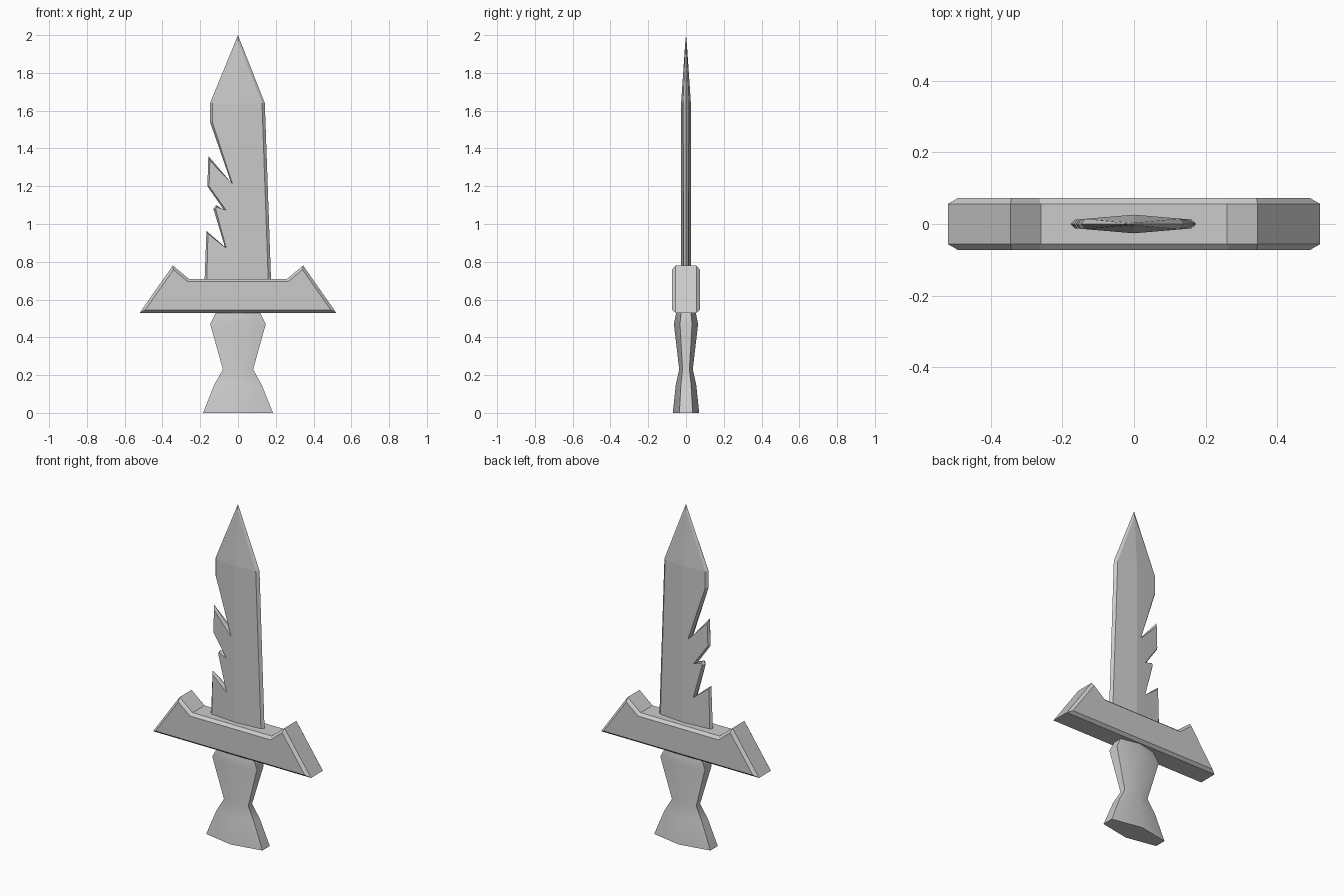
import bpy, bmesh, math

if "Cube" in bpy.data.objects:
    bpy.data.objects.remove(bpy.data.objects["Cube"])


def finish(name, bm):
    bmesh.ops.remove_doubles(bm, verts=bm.verts, dist=1e-5)
    bmesh.ops.recalc_face_normals(bm, faces=bm.faces)
    mesh = bpy.data.meshes.new(name)
    bm.to_mesh(mesh)
    bm.free()
    ob = bpy.data.objects.new(name, mesh)
    bpy.context.collection.objects.link(ob)
    return ob


# Blade: jagged outline with a ground edge and a central ridge on both sides
# (x, z, inset dx, inset dz), from right base over the tip to left base
outline = [(.175, .70, -.015, 0), (.142, 1.64, -.015, 0), (0, 2, 0, -.03),
           (-.148, 1.64, .012, 0), (-.148, 1.54, .012, 0),
           (-.037, 1.22, .008, -.008), (-.157, 1.36, .008, -.025),
           (-.162, 1.20, .009, 0), (-.075, 1.075, .012, -.002),
           (-.116, 1.10, .004, -.010), (-.13, 1.08, .012, -.002),
           (-.07, .88, .008, -.008), (-.167, .963, .008, -.015),
           (-.177, .70, .012, 0)]
SHOULDER = 1.64
bm = bmesh.new()
edge = [bm.verts.new((x, 0, z)) for x, z, _, _ in outline]
for s in (-1, 1):
    def surf(x, z):
        taper = min(1, (2.02 - z) / (2.02 - SHOULDER))
        return bm.verts.new((x, s * (.026 - .085 * abs(x)) * taper, z))
    inner = [surf(x + dx, z + dz) for x, z, dx, dz in outline]
    low, high = surf(0, .70), surf(0, SHOULDER)
    for i in range(len(edge) - 1):
        bm.faces.new((edge[i], edge[i + 1], inner[i + 1], inner[i]))
    bm.faces.new((low, inner[0], inner[1], high))
    bm.faces.new((high, inner[1], inner[2]))
    bm.faces.new((high, inner[2], inner[3]))
    bm.faces.new([low, high] + inner[3:])
finish("blade", bm)

# Guard: horned bar with chamfered front and back
half = [(.52, .53), (.345, .78), (.26, .71)]
profile = half + [(-x, z) for x, z in reversed(half)]
bm = bmesh.new()
rings = [[bm.verts.new((x, y, z)) for x, z in profile] for y in (-.056, .056)]
n = len(profile)
for i in range(n):
    j = (i + 1) % n
    bm.faces.new((rings[0][i], rings[0][j], rings[1][j], rings[1][i]))
caps = [bm.faces.new(r) for r in rings]
bmesh.ops.recalc_face_normals(bm, faces=bm.faces)
bmesh.ops.inset_region(bm, faces=caps, thickness=.015, depth=.017,
                       use_even_offset=True)
finish("guard", bm)

# Handle: flattened hexagon lofted through a narrow waist
sections = [(0, .185, .07), (.15, .125, .054), (.23, .08, .036),
            (.47, .147, .064), (.54, .112, .05)]  # z, half width, half depth
bm = bmesh.new()
loops = []
for z, w, d in sections:
    hexagon = [(w, -.5 * d), (w, .5 * d), (0, d),
               (-w, .5 * d), (-w, -.5 * d), (0, -d)]
    loops.append([bm.verts.new((x, y, z)) for x, y in hexagon])
for a, b in zip(loops, loops[1:]):
    for i in range(6):
        j = (i + 1) % 6
        bm.faces.new((a[i], a[j], b[j], b[i]))
bm.faces.new(loops[0])
bm.faces.new(loops[-1])
handle = finish("handle", bm)
bpy.context.view_layer.objects.active = handle
handle.select_set(True)
bpy.ops.object.shade_smooth_by_angle(angle=math.radians(50))
